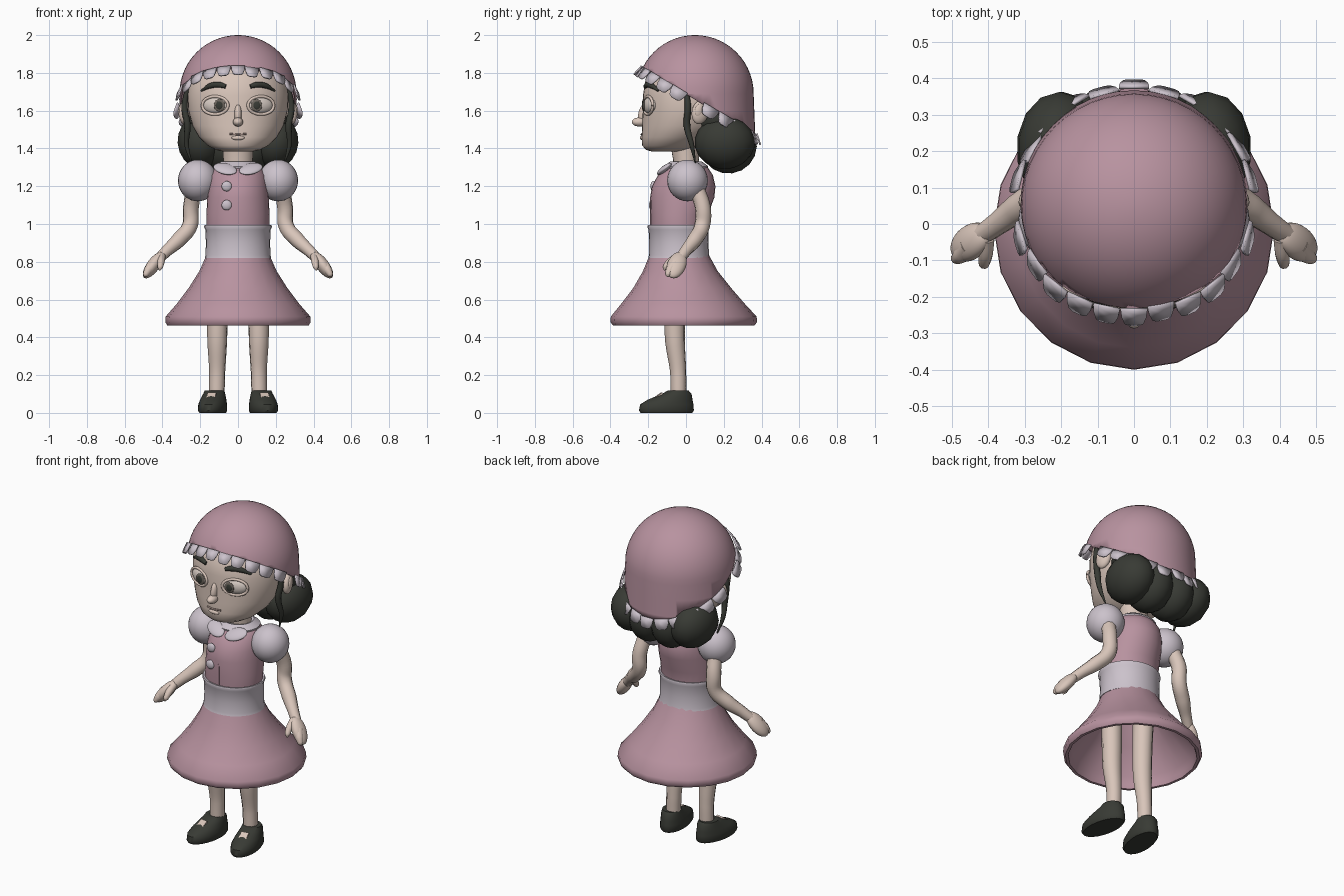
import bpy, bmesh
from math import sin, cos, pi, sqrt, radians
from mathutils import Vector

if "Cube" in bpy.data.objects:
    bpy.data.objects.remove(bpy.data.objects["Cube"], do_unlink=True)


def material(name, rgb):
    m = bpy.data.materials.new(name)
    m.use_nodes = True
    m.diffuse_color = (*rgb, 1)
    bsdf = next(n for n in m.node_tree.nodes if n.type == 'BSDF_PRINCIPLED')
    bsdf.inputs["Base Color"].default_value = (*rgb, 1)
    return m


PINK = material("dusty pink", (.48, .29, .35))
LILAC = material("pale lilac", (.60, .54, .60))
SKIN = material("skin", (.69, .56, .49))
DARK = material("charcoal", (.04, .043, .035))
EYE = material("eye white", (.68, .60, .55))
IRIS = material("iris brown", (.15, .13, .11))
LIP = material("lip", (.38, .28, .25))


def finish(obj, mat, angle=45):
    obj.data.materials.clear()
    obj.data.materials.append(mat)
    bpy.ops.object.select_all(action='DESELECT')
    obj.select_set(True)
    bpy.context.view_layer.objects.active = obj
    bpy.ops.object.shade_smooth_by_angle(angle=radians(angle))
    return obj


def from_bmesh(name, bm, mat, angle=45):
    bmesh.ops.recalc_face_normals(bm, faces=bm.faces)
    mesh = bpy.data.meshes.new(name)
    bm.to_mesh(mesh)
    bm.free()
    obj = bpy.data.objects.new(name, mesh)
    bpy.context.collection.objects.link(obj)
    return finish(obj, mat, angle)


def loft(name, rings, mat, segs=28, caps=True, angle=45):
    """Stack of ellipses given as (z, centre y, radius x, radius y)."""
    bm = bmesh.new()
    loops = [[bm.verts.new((rx * sin(2 * pi * i / segs), cy - ry * cos(2 * pi * i / segs), z))
              for i in range(segs)] for z, cy, rx, ry in rings]
    for a, b in zip(loops, loops[1:]):
        for i in range(segs):
            j = (i + 1) % segs
            bm.faces.new((a[i], a[j], b[j], b[i]))
    if caps:
        bm.faces.new(loops[0])
        bm.faces.new(loops[-1])
    return from_bmesh(name, bm, mat, angle)


def ball(name, loc, radii, mat, rot=(0, 0, 0), segs=24):
    bpy.ops.mesh.primitive_uv_sphere_add(segments=segs, ring_count=segs * 2 // 3, location=loc, rotation=rot)
    obj = bpy.context.object
    obj.name, obj.scale = name, radii
    return finish(obj, mat)


def plate(name, loc, size, mat, rot=(0, 0, 0)):
    bpy.ops.mesh.primitive_cube_add(size=1, location=loc, rotation=rot)
    obj = bpy.context.object
    obj.name, obj.scale = name, size
    return finish(obj, mat)


def tube(name, pts, mat, side=1):
    """Smooth tapered tube through (x, y, z, radius) points."""
    cu = bpy.data.curves.new(name, 'CURVE')
    cu.dimensions, cu.bevel_depth, cu.bevel_resolution = '3D', 1, 3
    cu.resolution_u, cu.use_fill_caps = 6, True
    sp = cu.splines.new('BEZIER')
    sp.bezier_points.add(len(pts) - 1)
    for p, (x, y, z, r) in zip(sp.bezier_points, pts):
        p.co, p.radius = (x * side, y, z), r
        p.handle_left_type = p.handle_right_type = 'AUTO'
    obj = bpy.data.objects.new(name, cu)
    bpy.context.collection.objects.link(obj)
    bpy.ops.object.select_all(action='DESELECT')
    obj.select_set(True)
    bpy.context.view_layer.objects.active = obj
    bpy.ops.object.convert(target='MESH')
    return finish(bpy.context.object, mat)


# Dress: hollow skirt, waistband, bodice
loft("skirt", [(.80, -.03, .13, .12), (.66, -.02, .23, .23), (.53, -.012, .34, .34), (.49, -.012, .35, .35),
               (.463, -.012, .358, .358), (.463, -.012, .374, .374), (.48, -.012, .385, .388),
               (.51, -.012, .383, .386), (.58, -.016, .322, .325), (.66, -.02, .262, .26),
               (.75, -.03, .205, .198), (.84, -.036, .165, .155)], PINK, 20, False)
loft("waistband", [(.82, -.037, .160, .148), (.82, -.037, .176, .163), (.835, -.037, .172, .159),
                   (.90, -.038, .170, .157), (.97, -.039, .173, .159), (.985, -.04, .180, .165),
                   (.995, -.04, .177, .162), (.99, -.04, .160, .145)], LILAC)
loft("bodice", [(.85, -.035, .15, .14), (.97, -.04, .166, .147), (1.05, -.035, .167, .152),
                (1.14, -.02, .163, .170), (1.2, -.012, .158, .168), (1.26, -.003, .148, .145),
                (1.3, .005, .12, .11), (1.325, .01, .075, .07)], PINK)
plate("front_placket", (.002, -.187, 1.055), (.006, .008, .13), PINK)
for y, z in ((-.174, 1.2), (-.182, 1.1)):
    ball("button", (-.06, y, z), (.027, .014, .027), LILAC)

# Neck and collar
loft("neck", [(1.25, .005, .08, .07), (1.34, .0, .078, .068), (1.46, -.01, .085, .08)], SKIN)
loft("collar_band", [(1.295, .0, .125, .115), (1.305, .0, .128, .118), (1.33, .0, .09, .085),
                     (1.325, .0, .08, .075)], LILAC)
for s in (-1, 1):
    ball("collar_flap", (.068 * s, -.115, 1.292), (.066, .042, .016), LILAC,
         (radians(35), radians(-16 * s), radians(22 * s)))

# Head
HEAD = [(1.385, -.10, .085, .085), (1.392, -.095, .115, .115), (1.415, -.08, .16, .152), (1.46, -.045, .207, .19),
        (1.52, -.01, .241, .222), (1.60, .01, .263, .24), (1.68, .02, .268, .248),
        (1.76, .03, .255, .245), (1.84, .04, .2, .2)]
loft("head", HEAD, SKIN, 40, angle=80)


def face_y(x, z):
    for a, b in zip(HEAD, HEAD[1:]):
        if a[0] <= z <= b[0]:
            t = (z - a[0]) / (b[0] - a[0])
            _, cy, rx, ry = (p + (q - p) * t for p, q in zip(a, b))
            return cy - ry * sqrt(max(0, 1 - (x / rx) ** 2))


ball("nose_bridge", (0, -.222, 1.585), (.02, .03, .055), SKIN, (radians(-14), 0, 0))
ball("nose_tip", (0, -.247, 1.54), (.027, .04, .024), SKIN)
tube("mouth", [(x, face_y(x, 1.475) - .001, 1.474 + abs(x) * .06, .005) for x in (-.045, -.02, 0, .02, .045)], LIP)
ball("lower_lip", (0, -.232, 1.456), (.035, .012, .012), SKIN)

for s in (-1, 1):
    # Eyes sit turned outward along the curve of the face
    yaw = radians(20 * s)
    eye = Vector((.117 * s, face_y(.117, 1.628) + .016, 1.628))

    def on_eye(x, y):
        return eye + Vector((x * cos(yaw) - y * sin(yaw), x * sin(yaw) + y * cos(yaw), 0))

    ball("eyeball", eye, (.072, .032, .046), EYE, (0, 0, yaw))
    ball("iris", on_eye(-.03 * s, -.027), (.03, .007, .033), IRIS, (0, 0, yaw - .3 * s))
    ball("pupil", on_eye(-.03 * s, -.031), (.019, .006, .022), DARK, (0, 0, yaw - .3 * s))
    rim = [on_eye(.073 * cos(t) * s, -.014) + Vector((0, 0, .047 * sin(t))) for t in (i * pi / 6 for i in range(13))]
    tube("eyelid_rim", [(*p, .008) for p in rim], SKIN)
    tube("eyebrow", [(x, face_y(x, z) - .003, z, r) for x, z, r in
                     ((.065, 1.728, .011), (.10, 1.737, .016), (.145, 1.732, .015), (.195, 1.705, .005))], DARK, s)
    ball("ear", (.283 * s, .075, 1.592), (.028, .046, .064), SKIN, (radians(-12), 0, radians(18 * s)))
    ball("inner_ear", (.303 * s, .07, 1.6), (.012, .024, .036), SKIN, (radians(-12), 0, radians(18 * s)))

    # Hair lobes and loose lock beside the ear
    ball("hair_side_lobe", (.2 * s, .205, 1.43), (.122, .16, .14), DARK, (0, radians(12 * s), 0), 14)
    ball("hair_back_lobe", (.075 * s, .225, 1.415), (.12, .15, .148), DARK, (radians(8), 0, 0), 14)
    tube("hair_lock", [(.268, .0, 1.72, .012), (.283, .01, 1.62, .017), (.268, .005, 1.52, .018),
                       (.272, .03, 1.42, .013), (.245, .05, 1.32, .003)], DARK, s)
ball("hair_under_cap", (0, .17, 1.57), (.275, .165, .18), DARK)

# Cap: dome with a straight skirt, trimmed by a slanted plane
CAP_Y, CAP_Z, CAP_R, SLOPE = .048, 1.69, .31, .595


def edge_z(y):
    return 1.836 - SLOPE * (y + .25)


def cap_radius(z):
    return sqrt(max(0, CAP_R ** 2 - (z - CAP_Z) ** 2)) if z > CAP_Z else CAP_R + (CAP_Z - z) * .04


levels = [1.42, 1.5, 1.6] + [CAP_Z + CAP_R * sin(pi / 2 * i / 14) for i in range(14)] + [CAP_Z + CAP_R * .9995]
cap = loft("cap", [(z, CAP_Y, cap_radius(z), cap_radius(z)) for z in levels], PINK, 48)
bm = bmesh.new()
bm.from_mesh(cap.data)
bmesh.ops.bisect_plane(bm, geom=bm.verts[:] + bm.edges[:] + bm.faces[:], plane_co=(0, -.25, 1.836),
                       plane_no=(0, SLOPE, 1), clear_inner=True)
bm.to_mesh(cap.data)
bm.free()
shell = cap.modifiers.new("thickness", 'SOLIDIFY')
shell.thickness = .012


def cap_edge(a):
    y = CAP_Y
    for _ in range(30):
        r = cap_radius(edge_z(y))
        y = .5 * y + .5 * (CAP_Y - r * cos(a))
    return Vector((r * sin(a), y, edge_z(y)))


# Scalloped frill around the cap edge, leaving the ears clear
COUNT = 24
bm = bmesh.new()
for i in range(COUNT):
    if i % (COUNT // 2) == COUNT // 4:
        continue
    a = 2 * pi * i / COUNT
    p, q, mid = cap_edge(a - pi / COUNT), cap_edge(a + pi / COUNT), cap_edge(a)
    along = (q - p) * .5
    out = Vector((mid.x, mid.y - CAP_Y, max(0, mid.z - CAP_Z))).normalized()
    down = along.cross(out).normalized()
    if down.z > 0:
        down.negate()
    drop = (down + out * .3).normalized() * .062
    base = mid + out * .004 - down * .008
    arc = [base + along * cos(t) + drop * min(1, 1.25 * sin(t)) for t in (pi * k / 8 for k in range(9))]
    bm.faces.new([bm.verts.new(v) for v in arc])
frill = from_bmesh("cap_frill", bm, LILAC)
frill.modifiers.new("thickness", 'SOLIDIFY').thickness = .009

for s in (-1, 1):
    # Arms and hands
    ball("puff_sleeve", (.213 * s, .008, 1.23), (.105, .108, .11), LILAC)
    tube("arm", [(.235, .06, 1.18, .042), (.25, .09, 1.08, .042), (.255, .085, .99, .042), (.315, .045, .915, .041),
                 (.375, .0, .86, .032), (.425, -.035, .81, .028)], SKIN, s)
    palm = ball("hand", (.448 * s, -.05, .782), (.034, .05, .085), SKIN)
    palm.rotation_mode = 'QUATERNION'
    palm.rotation_quaternion = Vector((-.085 * s, .045, .115)).to_track_quat('Z', 'Y')
    palm.rotation_quaternion = Vector((0, 0, 1)).rotation_difference(Vector((-.085 * s, .045, .115)))
    tube("thumb", [(.405, -.04, .83, .022), (.408, -.085, .80, .02), (.412, -.11, .77, .015), (.415, -.115, .755, .004)],
         SKIN, s)
    tube("fingers", [(.45, -.06, .79, .03), (.475, -.085, .755, .024), (.49, -.095, .73, .015), (.495, -.095, .72, .004)],
         SKIN, s)

    # Legs and strapped shoes, toes turned slightly out
    tube("leg", [(.115, -.055, .8, .06), (.11, -.06, .5, .056), (.11, -.058, .38, .053), (.11, -.042, .22, .043),
                 (.112, -.04, .12, .042), (.112, -.04, .06, .04)], SKIN, s)
    shoe = loft("shoe", [(0, -.105, .068, .138), (.012, -.105, .075, .147), (.045, -.103, .074, .143),
                         (.07, -.085, .068, .12), (.1, -.05, .058, .08), (.118, -.042, .052, .056),
                         (.118, -.04, .042, .045)], DARK)
    opening = plate("shoe_opening", (0, -.15, .089), (.046, .052, .009), SKIN, (radians(36), 0, 0))
    opening.parent = shoe
    shoe.location = (.118 * s, 0, 0)
    shoe.rotation_euler.z = radians(9 * s)
